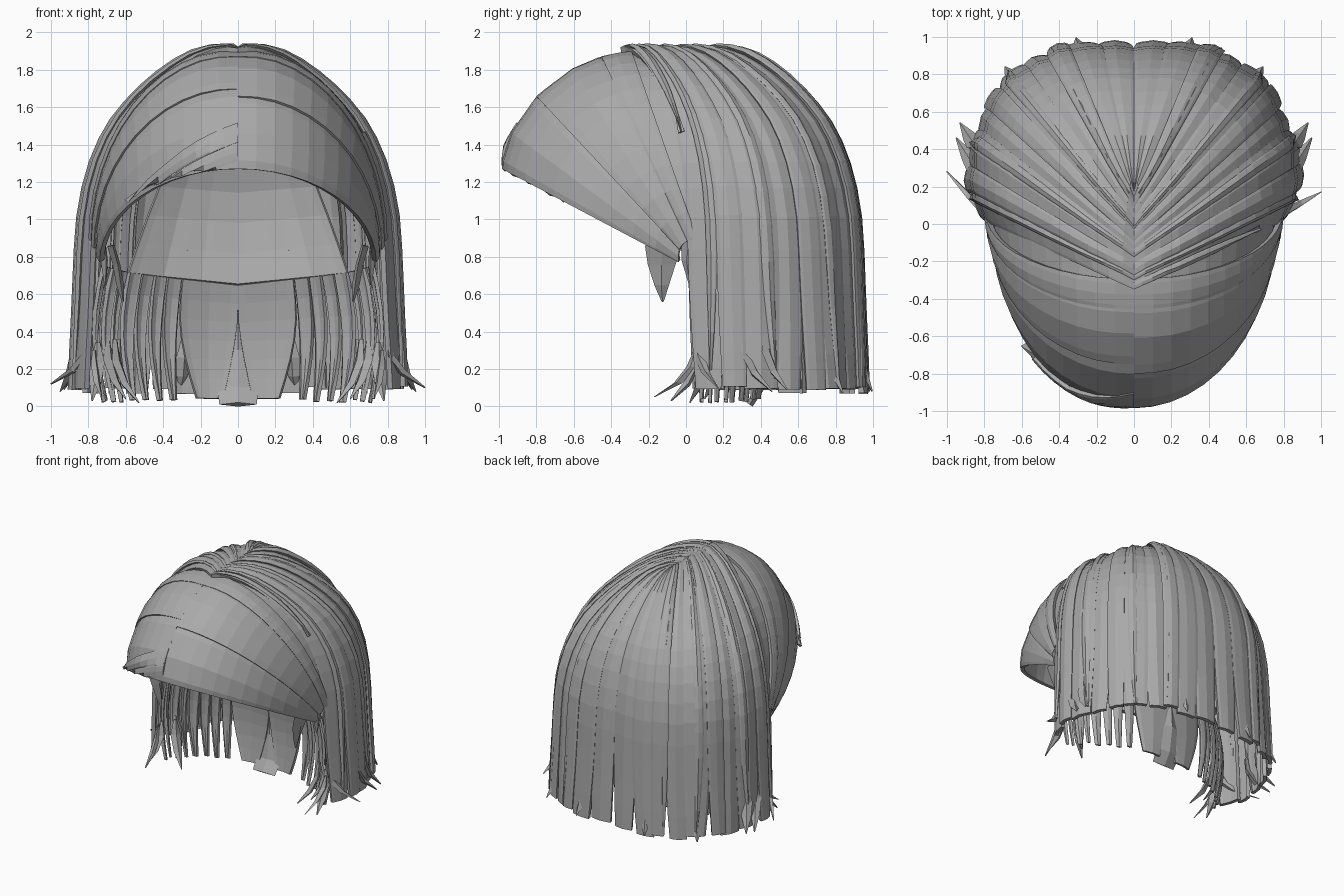
import bpy, bmesh, math, random
from mathutils import Vector

if "Cube" in bpy.data.objects:
    bpy.data.objects.remove(bpy.data.objects["Cube"])

random.seed(4)
hair = bpy.data.materials.new("hair grey")
hair.diffuse_color = (0.4, 0.4, 0.4, 1)
hair.use_nodes = True
hair.node_tree.nodes["Principled BSDF"].inputs["Base Color"].default_value = hair.diffuse_color

# Ground outline of the right half (side front edge to back centre) and crown-to-tip profile
OUTLINE = [(0.81, 0.02), (0.865, 0.19), (0.865, 0.38), (0.79, 0.58), (0.69, 0.76),
           (0.53, 0.88), (0.36, 0.935), (0.18, 0.96), (0, 0.96)]
PROFILE = [(0, 1.915), (0.09, 1.925), (0.23, 1.895), (0.37, 1.83), (0.51, 1.745),
           (0.635, 1.645), (0.75, 1.525), (0.84, 1.39), (0.91, 1.23), (0.955, 1.03),
           (0.975, 0.8), (0.985, 0.55), (1, 0.3), (1.01, 0.06)]
CREST = [(0.02, 1.9), (-0.3, 1.895), (-0.46, 1.865), (-0.62, 1.795), (-0.8, 1.655),
         (-0.9, 1.52), (-0.975, 1.385), (-0.985, 1.27)]
# Neckline of the under layer, side to centre
NECK = [(0.73, 0.06), (0.68, 0.15), (0.57, 0.24), (0.4, 0.33), (0.2, 0.38), (0, 0.4)]


def sample(table, t):
    f = min(max(t, 0), 1) * (len(table) - 1)
    i = min(int(f), len(table) - 2)
    return Vector(table[i]).lerp(Vector(table[i + 1]), f - i)


def shell(t, v):
    """Hair falling from the parting over the side and back."""
    foot, (h, z) = sample(OUTLINE, t), sample(PROFILE, v)
    y0 = -0.35 + 0.52 * min(t * 1.25, 1)
    return Vector((foot.x * h, y0 + (foot.y - y0) * h, z))


def fringe(s, v):
    """Front hair sweeping from the crest to the temple, tucked under the side locks."""
    s = min(max(s, 0), 1)
    c, a = sample(CREST, s), v * math.pi / 2
    ex, ey, ez = 0.78 - 0.04 * s, -0.04 + 0.18 * (1 - s) ** 4, 0.77 + 0.16 * (1 - s)
    k = math.cos(a)
    return Vector((ex * math.sin(a), ey + (c.x - ey) * k, ez + (c.y - ez) * k))


def sweep(s, v):
    """Diagonal path over the fringe, running down to its rim."""
    return fringe(s + 0.45 * v, v)


def lining(t, v):
    """Scalp lining, a fan from the crown to the neckline."""
    foot, h = sample(NECK, t), v ** 0.6
    return Vector((foot.x * h, 0.15 + (foot.y - 0.15) * v + 0.2 * math.sin(v * math.pi),
                   1.8 - (1.05 + 0.1 * t) * v))


def nape(t, v):
    """Under layer hanging from the neckline."""
    foot, k = sample(NECK, t), 1 + 0.07 * math.sin(v * math.pi)
    top = 0.76 - 0.11 * t
    return Vector((foot.x * k, foot.y * k, top + (0.02 - top) * v))


def finish(name, rows, thick, open_back=False):
    """Turn a grid of points into a lock with outward faces."""
    bm = bmesh.new()
    g = [[bm.verts.new(p) for p in r] for r in rows]
    for a, b in zip(g, g[1:]):
        for i in range(len(a) - 1):
            bm.faces.new((a[i], a[i + 1], b[i + 1], b[i]))
    bm.normal_update()
    if thick:
        if sum(f.normal.dot(f.calc_center_median() - Vector((0, -0.1, 0.9))) * f.calc_area()
               for f in bm.faces) < 0:
            bmesh.ops.reverse_faces(bm, faces=bm.faces[:])
    bmesh.ops.remove_doubles(bm, verts=bm.verts[:], dist=0.0005)
    if not thick:
        bmesh.ops.holes_fill(bm, edges=bm.edges[:])
        bmesh.ops.recalc_face_normals(bm, faces=bm.faces[:])
    me = bpy.data.meshes.new(name)
    bm.to_mesh(me)
    bm.free()
    me.materials.append(hair)
    ob = bpy.data.objects.new(name, me)
    bpy.context.collection.objects.link(ob)
    if thick:
        m = ob.modifiers.new("thickness", 'SOLIDIFY')
        m.thickness, m.offset, m.use_rim_only = thick, -1, open_back


def lock(name, surf, u0, u1, side, lift=0.0, ridge=0.02, n=14, end=1.0, taper=0.0,
         start=0.78, lean=0.0, thick=0.03, open_back=False):
    """Arched ribbon lying on a surface between u0 and u1."""
    rows, mid = [], (u0 + u1) / 2
    for j in range(n):
        v = j / (n - 1) * end
        w = 1 - taper * max(0, (v / end - start) / (1 - start)) ** 1.5
        row = []
        for e in (-1, -0.75, 0, 0.75, 1):
            u = mid + (u1 - u0) / 2 * e * w + lean * max(0, v - 0.7) ** 2
            p, d = surf(u, v), 0.01
            du = surf(min(u + d, 1), v) - surf(max(min(u, 1) - d, 0), v)
            dv = surf(u, min(v + d, 1)) - surf(u, max(v - d, 0))
            nrm = du.cross(dv)
            nrm = nrm.normalized() if nrm.length > 1e-9 else Vector((0, 0, 1))
            if nrm.dot(p - Vector((0, -0.1, 0.9))) < 0:
                nrm.negate()
            p = p + nrm * (lift + ridge * (1 - e * e)) * min(1, 0.25 + v * 4)
            row.append(Vector((max(p.x, 0) * side, p.y, p.z)))
        rows.append(row)
    finish(name, rows, thick, open_back)


def tuft(name, points, widths, side, across, depth=0.02):
    """Pointed free lock along a short path with a diamond section."""
    rows, across = [], Vector(across).normalized()
    for i, (p, w) in enumerate(zip(points, widths)):
        tan = Vector(points[min(i + 1, len(points) - 1)]) - Vector(points[max(i - 1, 0)])
        out = tan.cross(across).normalized() * min(depth, w)
        ring = [Vector(p) + o for o in (across * w, out, -across * w, -out, across * w)]
        rows.append([Vector((q.x * side, q.y, q.z)) for q in ring])
    finish(name, rows, 0)


for side in (-1, 1):
    # Side and back locks, uneven widths, overlapping in steps
    cuts = [0, 0.13, 0.2, 0.32, 0.41, 0.47, 0.58, 0.68, 0.75, 0.87, 1.0]
    for i, (a, b) in enumerate(zip(cuts, cuts[1:])):
        lock("outer_lock", shell, max(a - 0.012, 0), min(b + 0.012, 1), side,
             lift=(0, 0.022, 0.01)[i % 3], ridge=0.011 + 0.005 * (i % 2), n=18,
             end=random.uniform(0.985, 1), taper=random.uniform(0.1, 0.35),
             lean=random.uniform(-0.2, 0.2) if 0 < i < 9 else 0, open_back=True)
    # Thin raised strands on top of the locks
    for t in (0.1, 0.29, 0.52, 0.7):
        lock("thin_strand", shell, t - 0.022, t + 0.022, side, lift=0.02, ridge=0.014,
             n=16, end=random.uniform(0.93, 0.99), taper=0.8,
             lean=random.uniform(-0.25, 0.25), thick=0.02, open_back=True)
    # Fringe, broad smooth bands from under the side locks down to the rim
    bands = [0, 0.16, 0.28, 0.57, 1.0] if side > 0 else [0, 0.16, 0.28, 0.53, 1.0]
    for i, (a, b) in enumerate(zip(bands, bands[1:])):
        lock("fringe_band", fringe, max(a - 0.02, 0), b, side,
             lift=(-0.01, 0.018, 0.012, 0)[i], ridge=0.01, n=13, thick=0.03)
    # Locks crossing the fringe from the crest
    if side < 0:
        lock("fringe_sweep", sweep, 0.72, 0.83, side, lift=0.02, ridge=0.008, end=0.56,
             taper=0.6, n=10, thick=0.025)
        lock("fringe_sweep", sweep, 0.83, 0.95, side, lift=0.012, ridge=0.008, end=0.36,
             taper=0.6, n=8, thick=0.02)
    else:
        lock("crown_sweep", shell, 0.0, 0.06, side, lift=0.02, ridge=0.014, end=0.5,
             taper=0.95, start=0.4, n=12, thick=0.02)
    # Scalp lining
    steps = [0.36, 0.5, 0.6, 0.7, 0.8, 0.9, 1]
    for a, b in zip(steps, steps[1:]):
        lock("lining_panel", lining, a, b, side, ridge=0.0, n=8, thick=0.015)
    # Nape under layer
    cuts = [0, 0.1, 0.18, 0.28, 0.36, 0.46, 0.54, 0.62, 0.7, 1.0]
    for i, (a, b) in enumerate(zip(cuts, cuts[1:])):
        lock("nape_lock", nape, a, b, side, lift=0.012 * (i % 2), ridge=0.012, n=7,
             taper=0.5, start=0.25, end=random.uniform(0.96, 1.0), thick=0.02)
    # Temple wisps
    tuft("temple_wisp", [(0.68, -0.12, 0.86), (0.65, -0.13, 0.76), (0.63, -0.13, 0.65),
                         (0.615, -0.125, 0.56)], [0.1, 0.075, 0.04, 0.006], side, (0.1, 1, 0))
    tuft("temple_wisp", [(0.73, 0.02, 0.9), (0.715, 0.01, 0.78), (0.71, 0.02, 0.65)],
         [0.05, 0.035, 0.005], side, (0.3, 1, 0))
    # Flicked tips: start, end, half width
    flicks = [((0.85, 0.42, 0.4), (0.93, 0.54, 0.09), 0.05),
              ((0.85, 0.3, 0.4), (0.95, 0.46, 0.08), 0.05),
              ((0.8, 0.06, 0.36), (1.0, 0.17, 0.1) if side > 0 else (1.0, 0.28, 0.12), 0.035),
              ((0.77, 0.05, 0.3), (0.73, -0.17, 0.05), 0.035),
              ((0.75, 0.07, 0.34), (0.78, -0.08, 0.03), 0.045),
              ((0.66, 0.12, 0.36), (0.53, 0.02, 0.02), 0.045),
              ((0.7, 0.18, 0.36), (0.6, 0.1, 0.04), 0.05),
              ((0.29, 0.93, 0.36), (0.31, 0.995, 0.08), 0.045),
              ((0.64, 0.77, 0.36), (0.69, 0.84, 0.07), 0.05)]
    for a, b, w in flicks:
        a, b = Vector(a), Vector(b)
        pts = [a.lerp(b, k) for k in (0, 0.35, 0.7, 1)]
        for k in (1, 2):   # hang first, then curl outward
            pts[k].xy = a.xy.lerp(b.xy, (0.08, 0.42)[k - 1])
        flat = Vector((-(b.y - a.y), b.x - a.x, 0)) if w > 0.04 else Vector((0.4, 1, 0))
        tuft("flicked_tip", pts, [w * 0.3, w * 0.9, w * 0.7, 0.004], side, flat)

# Small turned-in lock at the nape centre
tuft("nape_centre_lock", [(0, 0.43, 0.5), (0, 0.43, 0.3), (0, 0.4, 0.1), (0, 0.34, 0.01)],
     [0.01, 0.06, 0.11, 0.1], 1, (1, 0, 0))
